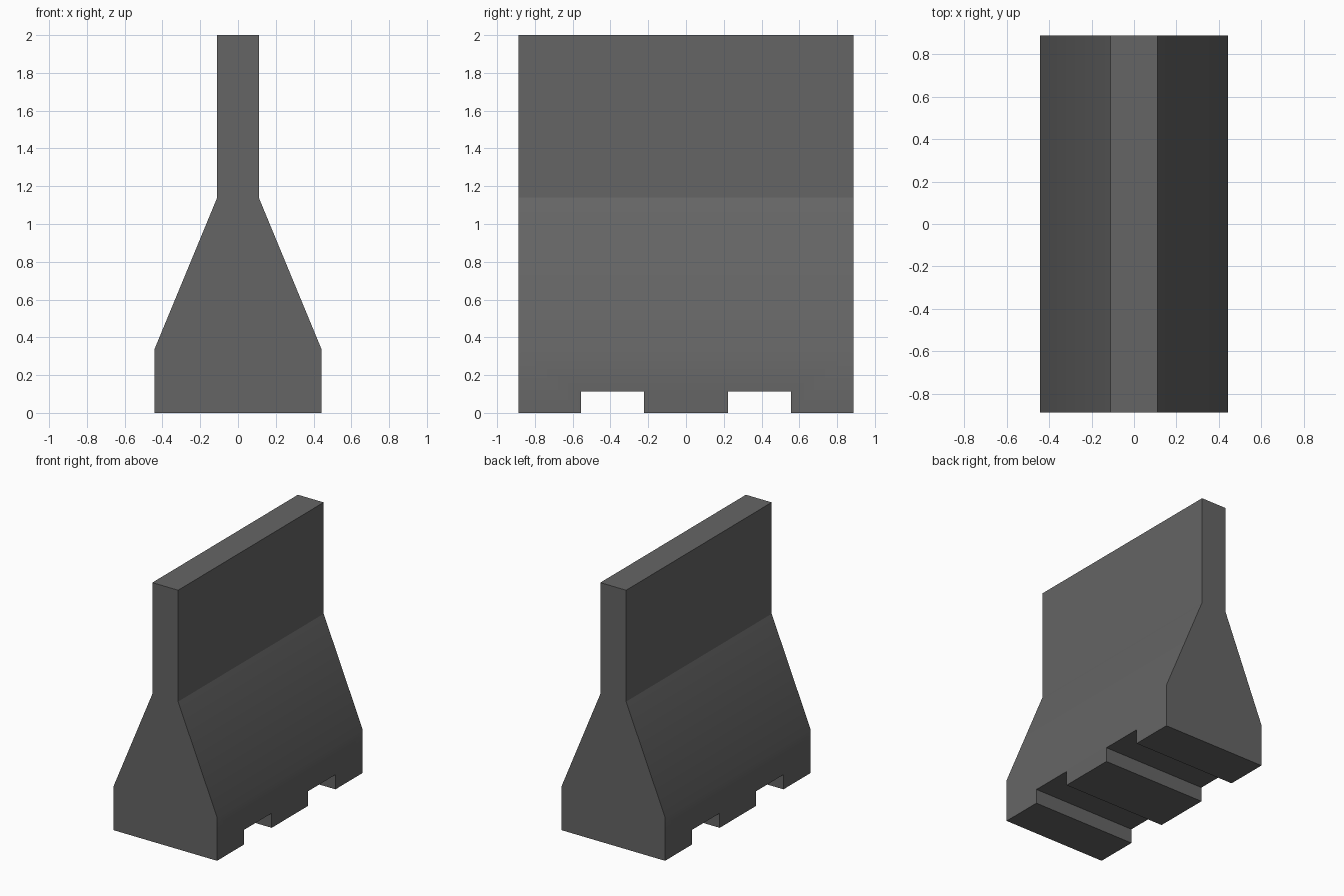
import bpy, bmesh, math

if "Cube" in bpy.data.objects:
    bpy.data.objects.remove(bpy.data.objects["Cube"])

HALF_LEN = 0.888
concrete = bpy.data.materials.new("dark_grey_concrete")
concrete.diffuse_color = (0.13, 0.13, 0.13, 1)
concrete.use_nodes = True
concrete.node_tree.nodes["Principled BSDF"].inputs["Base Color"].default_value = concrete.diffuse_color

# Barrier body: mirrored half profile extruded along y
half = [(0.443, 0.0), (0.443, 0.335), (0.11, 1.14), (0.11, 2.0)]
profile = half + [(-x, z) for x, z in reversed(half)]
bm = bmesh.new()
end = bm.faces.new([bm.verts.new((x, -HALF_LEN, z)) for x, z in profile])
ext = bmesh.ops.extrude_face_region(bm, geom=[end])
bmesh.ops.translate(bm, vec=(0, 2 * HALF_LEN, 0),
                    verts=[g for g in ext["geom"] if isinstance(g, bmesh.types.BMVert)])
bmesh.ops.recalc_face_normals(bm, faces=bm.faces)
mesh = bpy.data.meshes.new("barrier")
bm.to_mesh(mesh)
bm.free()
mesh.materials.append(concrete)
barrier = bpy.data.objects.new("barrier", mesh)
bpy.context.collection.objects.link(barrier)
bpy.context.view_layer.objects.active = barrier

# Forklift slots through the base
for side in (-1, 1):
    bpy.ops.mesh.primitive_cube_add(size=1, location=(0, side * 0.389, 0.0))
    cutter = bpy.context.object
    cutter.name = "slot_cutter"
    cutter.scale = (2, 0.335, 0.226)
    cutter.hide_render = True
    cutter.data.materials.append(concrete)
    bpy.context.view_layer.update()
    bpy.context.view_layer.objects.active = barrier
    cut = barrier.modifiers.new("slot", 'BOOLEAN')
    cut.operation = 'DIFFERENCE'
    cut.solver = 'EXACT'
    cut.object = cutter
    bpy.ops.object.modifier_apply(modifier=cut.name)
    bpy.data.objects.remove(cutter, do_unlink=True)

# Soft bend above the base, crisp edges everywhere else
bm = bmesh.new()
bm.from_mesh(barrier.data)
for f in bm.faces:
    f.smooth = True
for e in bm.edges:
    upper_bend = all(abs(v.co.z - 1.14) < 0.01 for v in e.verts)
    e.smooth = not upper_bend and e.calc_face_angle(0) < math.radians(30)
bm.to_mesh(barrier.data)
bm.free()
